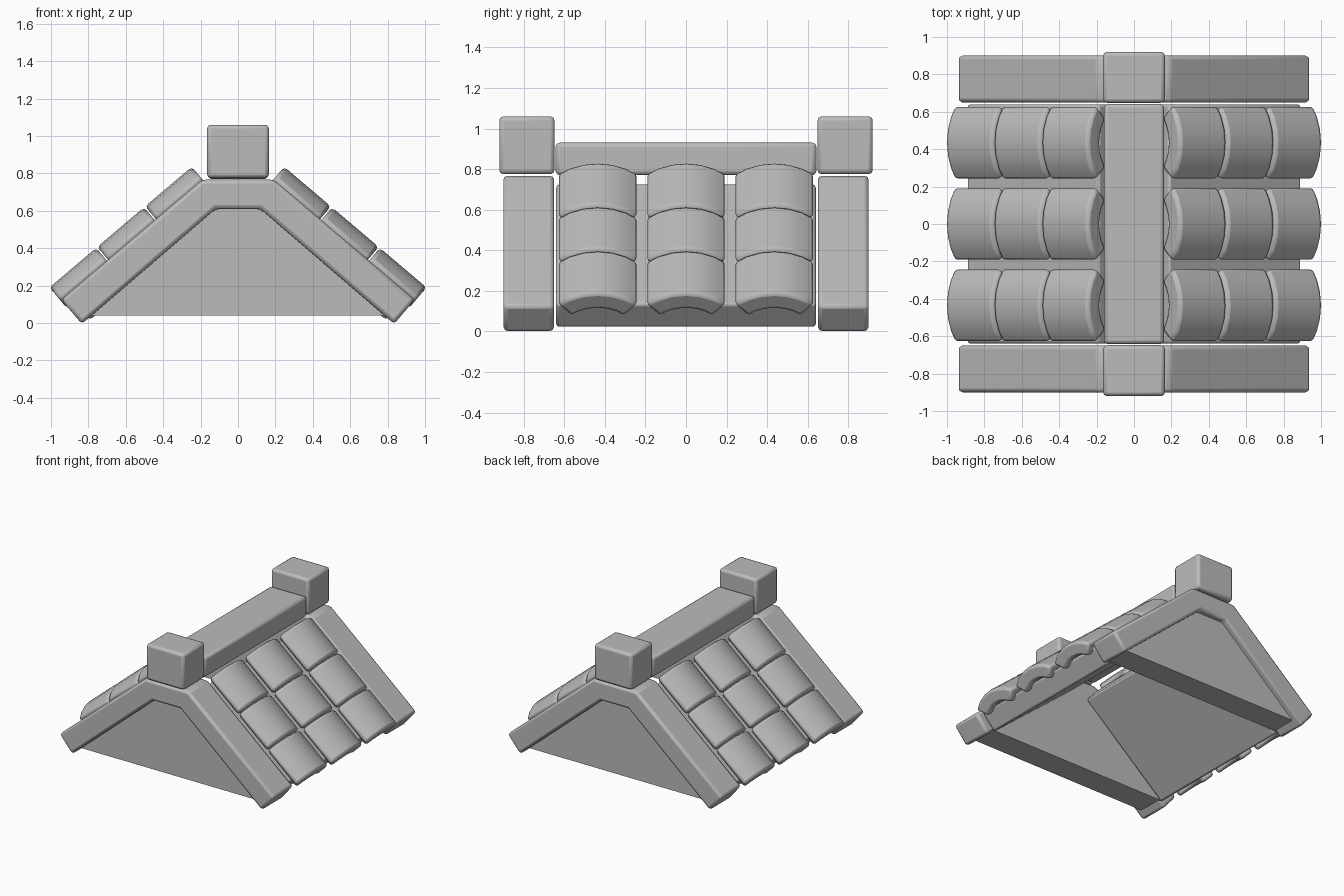
import bpy, bmesh, math
from mathutils import Vector

if "Cube" in bpy.data.objects:
    bpy.data.objects.remove(bpy.data.objects["Cube"])

GREY = (0.5, 0.5, 0.5, 1)
stone = bpy.data.materials.new("stone grey")
stone.diffuse_color = GREY
stone.use_nodes = True
stone.node_tree.nodes["Principled BSDF"].inputs["Base Color"].default_value = GREY


def prism(name, ring, sweep, bevel=0.02):
    """Sweep a closed ring of points along a vector, then round the edges."""
    bm = bmesh.new()
    face = bm.faces.new([bm.verts.new(p) for p in ring])
    moved = bmesh.ops.extrude_face_region(bm, geom=[face])["geom"]
    bmesh.ops.translate(bm, vec=sweep, verts=[v for v in moved if isinstance(v, bmesh.types.BMVert)])
    bmesh.ops.recalc_face_normals(bm, faces=bm.faces)
    mesh = bpy.data.meshes.new(name)
    bm.to_mesh(mesh)
    bm.free()
    mesh.materials.append(stone)
    obj = bpy.data.objects.new(name, mesh)
    bpy.context.collection.objects.link(obj)
    if bevel:
        mod = obj.modifiers.new("Rounded edges", "BEVEL")
        mod.width = bevel
        mod.segments = 2
        mod.limit_method = "ANGLE"
        mod.angle_limit = math.radians(25)
    bpy.ops.object.select_all(action="DESELECT")
    obj.select_set(True)
    bpy.context.view_layer.objects.active = obj
    bpy.ops.object.shade_smooth_by_angle(angle=math.radians(35))
    return obj


def along_y(name, profile, y0, y1, bevel=0.02):
    """Front profile of (x, z) points extended from y0 to y1."""
    return prism(name, [(x, y0, z) for x, z in profile], Vector((0, y1 - y0, 0)), bevel)


def mirrored(half):
    return half + [(-x, z) for x, z in reversed(half)]


# Gable trims, walls and finial blocks at both ends
trim = mirrored([(0.12, 0.61), (0.835, -0.005), (0.945, 0.125), (0.19, 0.767)])
wall = mirrored([(0.82, 0.04), (0.12, 0.64)])
block = mirrored([(0.165, 0.775), (0.165, 1.06)])
for side, s in (("front", -1), ("back", 1)):
    along_y(side + "_gable_trim", trim, s * 0.65, s * 0.9)
    along_y(side + "_gable_wall", wall, s * 0.65, s * 0.85, 0)
    along_y(side + "_ridge_block", block, s * 0.648, s * 0.92)

# Ridge beam
along_y("ridge_beam", mirrored([(0.16, 0.77), (0.16, 0.93)]), -0.642, 0.642)

# Roof slopes with arched tiles
panel = [(0.895, 0.135), (0.79, 0.018), (0.085, 0.61), (0.19, 0.73)]
OUTER, INNER, HALF_ANGLE, SEGMENTS = 0.304, 0.198, math.radians(41), 6
angles = [HALF_ANGLE * (2 * i / SEGMENTS - 1) for i in range(SEGMENTS + 1)]
arch = [(OUTER * math.sin(a), OUTER * math.cos(a) - OUTER) for a in angles]
arch += [(INNER * math.sin(a), INNER * math.cos(a) - OUTER) for a in reversed(angles)]

for side, s in (("left", 1), ("right", -1)):
    along_y(side + "_roof_panel", [(s * x, z) for x, z in panel], -0.64, 0.64, 0.015)
    up_slope = Vector((-0.763 * s, 0, 0.647))
    normal = Vector((0.647 * s, 0, 0.763))
    eave = Vector((1.008 * s, 0, 0.19))
    for row in range(3):
        for col in range(3):
            start = eave + up_slope * 0.335 * row + Vector((0, (col - 1) * 0.435, 0))
            ring = [start + Vector((0, u, 0)) + normal * w for u, w in arch]
            prism(f"{side}_roof_tile_{row + 1}_{col + 1}", ring, up_slope * 0.327)
